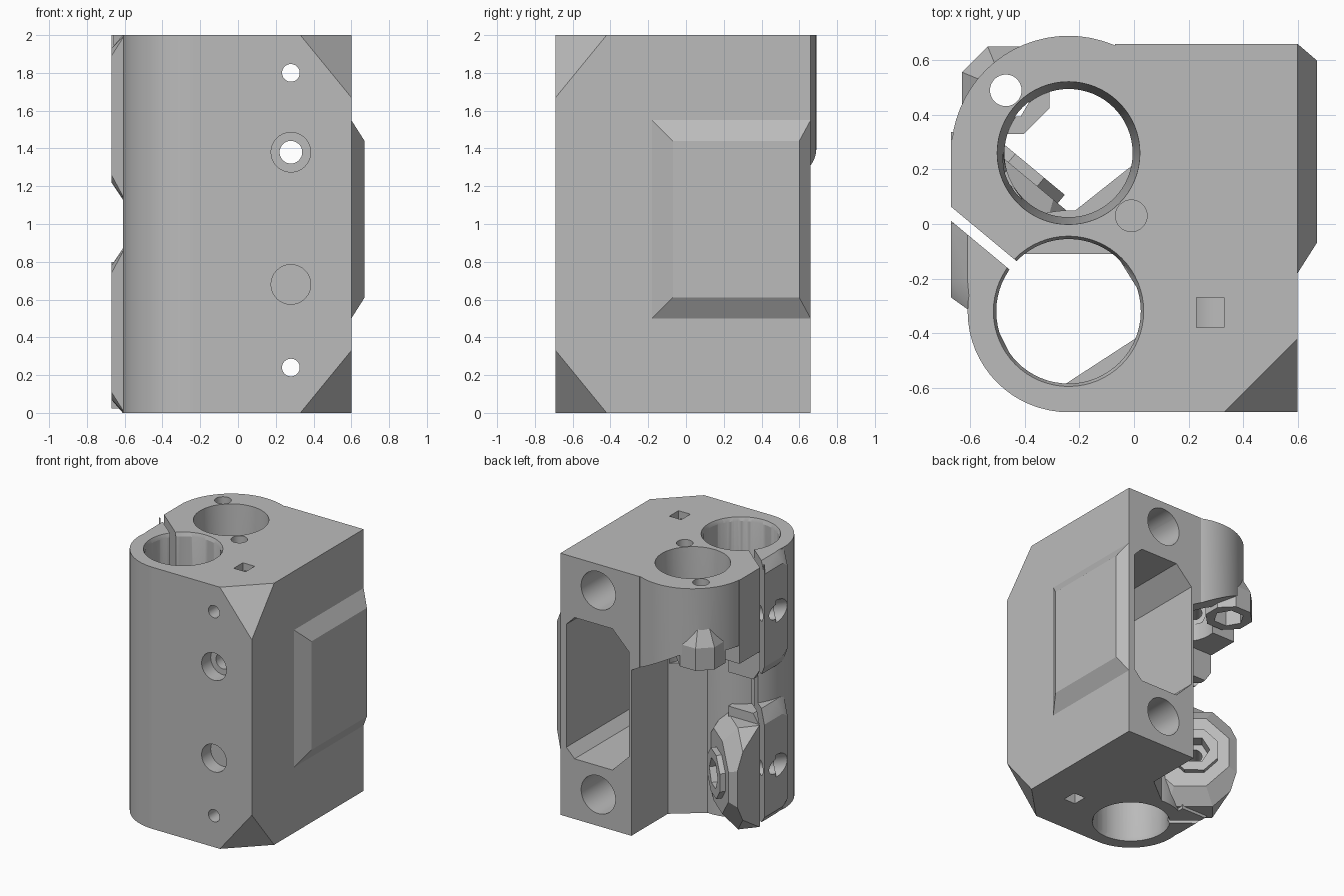
import bpy, bmesh, math
from mathutils import Vector, Matrix

old = bpy.data.objects.get("Cube")
if old:
    bpy.data.objects.remove(old, do_unlink=True)

grey = bpy.data.materials.new("plain grey")
grey.use_nodes = True
grey.diffuse_color = (0.5, 0.5, 0.5, 1)
grey.node_tree.nodes["Principled BSDF"].inputs["Base Color"].default_value = (0.5, 0.5, 0.5, 1)


def hull(name, points):
    """Convex solid around a set of points."""
    bm = bmesh.new()
    for p in points:
        bm.verts.new(p)
    bmesh.ops.convex_hull(bm, input=bm.verts[:])
    bmesh.ops.delete(bm, geom=[v for v in bm.verts if not v.link_faces], context='VERTS')
    bmesh.ops.dissolve_limit(bm, angle_limit=0.01, verts=bm.verts[:], edges=bm.edges[:])
    bmesh.ops.recalc_face_normals(bm, faces=bm.faces[:])
    mesh = bpy.data.meshes.new(name)
    bm.to_mesh(mesh)
    bm.free()
    mesh.materials.append(grey)
    ob = bpy.data.objects.new(name, mesh)
    bpy.context.scene.collection.objects.link(ob)
    return ob


def box(name, x0, x1, y0, y1, z0, z1):
    return hull(name, [(x, y, z) for x in (x0, x1) for y in (y0, y1) for z in (z0, z1)])


def prism(name, poly, z0, z1):
    return hull(name, [(x, y, z) for x, y in poly for z in (z0, z1)])


def turned(name, base, axis, rings, sides=64, turn=0.0):
    """Round or many-sided solid; rings are (distance along axis, radius)."""
    rot = Vector(axis).to_track_quat('Z', 'Y').to_matrix()
    pts = []
    for d, r in rings:
        for i in range(sides):
            a = 2 * math.pi * i / sides + turn
            pts.append(Vector(base) + rot @ Vector((r * math.cos(a), r * math.sin(a), d)))
    return hull(name, pts)


def combine(body, other, operation):
    mod = body.modifiers.new("cut", 'BOOLEAN')
    mod.operation, mod.solver, mod.object = operation, 'EXACT', other
    bpy.context.view_layer.update()
    graph = bpy.context.evaluated_depsgraph_get()
    mesh = bpy.data.meshes.new_from_object(body.evaluated_get(graph))
    body.modifiers.clear()
    body.data = mesh
    bpy.data.objects.remove(other, do_unlink=True)


def add(ob):
    combine(body, ob, 'UNION')


def cut(ob):
    combine(body, ob, 'DIFFERENCE')


UP, BACK = (0, 0, 1), (0, 1, 0)
BX, BY = -0.24, -0.32        # bearing bore
LX, LY = -0.24, 0.26         # lead nut bore
OCT = math.pi / 8
N = Vector((0.64, 0.77, 0)).normalized()    # across the clamp slit
T = Vector((-N.y, N.x, 0))                  # along the clamp slit


def clamp_point(s, t, z):
    return N * s + T * t + Vector((0, 0, z))


# Main block with the bearing tube
body = box("carriage_end", 0, 0.6, -0.69, 0.66, 0, 2)
add(prism("web", [(0.1, -0.69), (0.1, 0.22), (0, 0.22), (-0.17, 0.05), (BX, 0.03), (BX, -0.69)], 0, 2))
add(turned("bearing_tube", (BX, BY, 0), UP, [(0, 0.37), (2, 0.37)]))

# Lead nut housing, with its sloped underside
upper = turned("nut_housing", (LX, LY, 1.2), UP, [(0, 0.43), (0.8, 0.43)])
combine(upper, box("fill", -0.07, 0.1, 0.2, 0.66, 1.2, 2), 'UNION')
combine(upper, hull("slope", [(x, y, z) for y in (-0.5, 0.9) for x, z in
        ((0.03, 1.1), (0.03, 1.25), (-0.43, 1.5), (-0.8, 1.5), (-0.8, 1.1))]), 'DIFFERENCE')
add(upper)

# Clamp cheeks in front of the slit, upper and lower
for z0, z1, c0, c1 in ((0, 0.87, 0.07, 0.09), (1.13, 2, 0.09, 0.07)):
    pts = []
    for z, x in ((z0, -0.61), (z0 + c0, -0.67), (z1 - c1, -0.67), (z1, -0.61)):
        pts += [(x, -0.21, z), (x, 0.06, z), (-0.4, 0.06, z), (-0.4, -0.32, z), (-0.6, -0.32, z)]
    for z in (z0 + c0 + 0.04, z1 - c1 - 0.04):
        pts.append((-0.67, -0.27, z))
    add(hull("clamp_cheek", pts))
add(prism("upper_cheek", [(-0.67, 0), (-0.67, 0.31), (-0.4, 0.31), (-0.3, 0)], 1.36, 2))

# Lower clamp boss carrying the hexagon nut
boss = turned("clamp_boss", clamp_point(-0.42, 0.4, 0.41), N,
              [(0, 0.42), (0.2, 0.42), (0.3, 0.3)], 8, OCT)
combine(boss, box("trim", -0.67, 0.1, -0.6, 0.6, 0, 1.1), 'INTERSECT')
add(boss)
add(turned("nut_rim", clamp_point(-0.3, 0.43, 0.41), N, [(0, 0.18), (0.22, 0.18)], 8, OCT))

# Bulging pad on the side
add(hull("side_pad", [(0.5, y, z) for y in (-0.18, 0.66) for z in (0.5, 1.55)] +
         [(0.6, y, z) for y in (-0.18, 0.66) for z in (0.5, 1.55)] +
         [(0.67, y, z) for y in (-0.07, 0.6) for z in (0.61, 1.44)]))

# Lead nut bore with the small nut boss beside it
cut(turned("lead_bore", (LX, LY, 1.15), UP, [(0, 0.235), (1, 0.235)]))
add(turned("screw_boss", (-0.47, 0.49, 1.4), UP, [(0, 0.173), (0.17, 0.173), (0.44, 0.03)], 8, OCT))
cut(turned("lead_bore", (LX, LY, 1.5), UP, [(0, 0.235), (0.45, 0.235), (0.505, 0.262)]))
cut(turned("screw_hole", (-0.47, 0.49, 1.2), UP, [(0, 0.058), (1, 0.058)], 32))
cut(turned("screw_nut", (-0.47, 0.49, 1.3), UP, [(0, 0.11), (0.25, 0.11)], 6))
cut(turned("blind_hole", (-0.01, 0.03, 1.5), UP, [(0, 0.058), (1, 0.058)], 32))

# Bearing bore with chamfered mouths
cut(turned("bearing_bore", (BX, BY, -0.1), UP, [(0, 0.265), (2.2, 0.265)]))
for z, d in ((2.001, -1), (-0.001, 1)):
    cut(turned("mouth", (BX, BY, z), (0, 0, d), [(0, 0.276), (0.03, 0.265)]))

# Slit and clamp screws
cut(hull("slit", [clamp_point(s, t, z) for s in (-0.42, -0.38) for t in (0.18, 0.75) for z in (-0.1, 2.1)]))
for z in (0.41, 1.59):
    cut(turned("clamp_screw", clamp_point(-0.9, 0.43, z), N, [(0, 0.055), (0.95, 0.055)], 32))
    cut(turned("clamp_head", clamp_point(-1, 0.43, z), N, [(0, 0.085), (0.47, 0.085)], 32))
    cut(turned("clamp_nut", clamp_point(-0.18, 0.43, z), N, [(0, 0.11), (0.14, 0.11)], 6))

# Belt pocket open to the back
c = 0.14
cut(hull("belt_pocket", [(x, y, z) for y in (-0.1, 0.8) for x, z in
    ((0.02, 0.46 + c), (0.02 + c, 0.46), (0.55 - c / 2, 0.46), (0.55, 0.46 + c / 2),
     (0.55, 1.54 - c / 2), (0.55 - c / 2, 1.54), (0.02 + c, 1.54), (0.02, 1.54 - c))]))

# Rod sockets, vents, belt screws and square inspection holes
for z in (0.24, 1.8):
    cut(turned("rod_socket", (0.28, -0.55, z), BACK, [(0, 0.145), (1.4, 0.145)], 40))
    cut(turned("vent", (0.28, -0.8, z), BACK, [(0, 0.047), (0.5, 0.047)], 24))
for z in (0.68, 1.38):
    cut(turned("belt_screw", (0.28, -0.8, z), BACK, [(0, 0.06), (0.9, 0.06)], 32))
    cut(turned("belt_screw_head", (0.28, -0.8, z), BACK, [(0, 0.105), (0.22, 0.105)], 32))
for z in (-0.1, 1.8):
    cut(box("square_hole", 0.23, 0.33, -0.38, -0.27, z, z + 0.3))

# Cut corners at the front right, top and bottom
for z, d in ((2, 1), (0, -1)):
    far, tip = z + d * 0.001, Vector((0.6, -0.69, z))
    p = [Vector((0.33, -0.69, z)), Vector((0.6, -0.42, z)), Vector((0.6, -0.69, z - d * 0.33))]
    grown = [tip + Vector((0.15, -0.15, d * 0.15))]
    cut(hull("corner", [q + (q - p[0]) * 0.0 for q in p] + grown +
             [q + (grown[0] - tip) for q in p]))

# Stop tabs between the two bearings
for middle, half in ((math.pi / 2, 0.66), (math.radians(-57), 0.61)):
    arc = [middle + half * k / 8 for k in range(-8, 9)]
    add(prism("stop_tab", [(BX + r * math.cos(a), BY + r * math.sin(a)) for a in arc
                           for r in ((0.29, 0.265) if abs(a - middle) >= half - 0.01 else (0.29,))], 0.92, 1.08))

# Smooth the round surfaces, keep the edges sharp
bpy.context.view_layer.objects.active = body
body.select_set(True)
bpy.ops.object.shade_smooth_by_angle(angle=math.radians(25))
